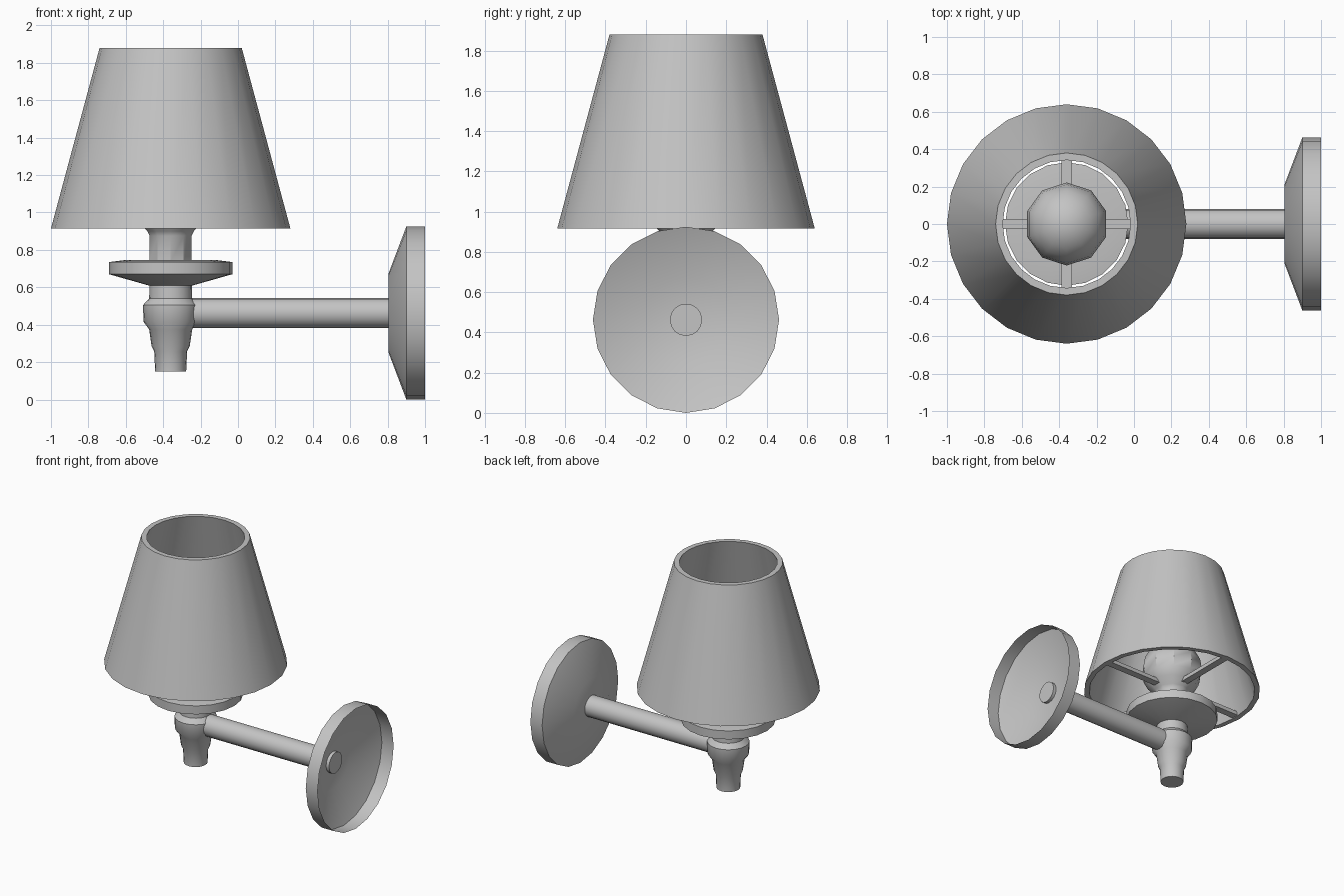
import bpy, bmesh
from math import sin, cos, pi, radians
from mathutils import Matrix, Vector

if "Cube" in bpy.data.objects:
    bpy.data.objects.remove(bpy.data.objects["Cube"])

AXIS_X = -0.36    # vertical lamp axis
ARM_Z = 0.4625    # height of the wall arm

grey = bpy.data.materials.new("grey")
grey.use_nodes = True
grey.diffuse_color = (0.55, 0.55, 0.55, 1)
grey.node_tree.nodes["Principled BSDF"].inputs["Base Color"].default_value = grey.diffuse_color


def finish(name, bm):
    bmesh.ops.remove_doubles(bm, verts=bm.verts, dist=1e-5)
    bmesh.ops.recalc_face_normals(bm, faces=bm.faces)
    mesh = bpy.data.meshes.new(name)
    bm.to_mesh(mesh)
    bm.free()
    mesh.materials.append(grey)
    obj = bpy.data.objects.new(name, mesh)
    bpy.context.collection.objects.link(obj)
    bpy.ops.object.select_all(action='DESELECT')
    obj.select_set(True)
    bpy.context.view_layer.objects.active = obj
    bpy.ops.object.shade_smooth_by_angle(angle=radians(35))
    return obj


def lathe(name, profile, sides, matrix, start=0.0):
    """Turn (radius, height) points around z, then place the result."""
    bm = bmesh.new()
    rings = []
    for r, h in profile:
        angles = [start + 2 * pi * i / sides for i in range(sides)]
        rings.append([bm.verts.new((r * cos(a), r * sin(a), h)) for a in angles])
    for low, high in zip(rings, rings[1:]):
        for i in range(sides):
            j = (i + 1) % sides
            bm.faces.new((low[i], low[j], high[j], high[i]))
    bm.transform(matrix)
    return finish(name, bm)


upright = Matrix.Translation((AXIS_X, 0, 0))
sideways = Matrix.Translation((0, 0, ARM_Z)) @ Matrix.Rotation(pi / 2, 4, 'Y')

# Tapered shade with wall thickness, open at both ends
lathe("shade", [(0.64, 0.915), (0.38, 1.88), (0.342, 1.88), (0.602, 0.915), (0.64, 0.915)],
      24, upright)

# Turned stem with bulge and tapered tip
lathe("stem", [(0, 0.15), (0.083, 0.15), (0.088, 0.257), (0.102, 0.285), (0.115, 0.375),
               (0.145, 0.415), (0.148, 0.505), (0.115, 0.54), (0.113, 0.62), (0, 0.62)],
      20, upright)

# Drip pan
lathe("drip_pan", [(0, 0.6), (0.1, 0.605), (0.33, 0.67), (0.33, 0.735), (0.25, 0.745),
                   (0, 0.745)], 20, upright)

# Round bulb on its neck
centre, radius = 1.08, 0.222
ball = [(radius * cos(t), centre + radius * sin(t))
        for t in [radians(-54 + 18 * i) for i in range(9)]]
lathe("bulb", [(0, 0.74), (0.118, 0.74), (0.118, 0.875)] + ball, 10, upright, pi / 2)

# Four spokes holding the shade
bm = bmesh.new()
inner, outer = 0.08, 0.61
for k in range(4):
    place = (upright @ Matrix.Rotation(k * pi / 2, 4, 'Z')
             @ Matrix.Translation(((inner + outer) / 2, 0, 0.935))
             @ Matrix.Diagonal(Vector((outer - inner, 0.056, 0.03, 1))))
    bmesh.ops.create_cube(bm, size=1, matrix=place)
finish("shade_spokes", bm)

# Wall arm, its end showing inside the plate
lathe("wall_arm", [(0, AXIS_X + 0.05), (0.08, AXIS_X + 0.05), (0.08, 0.83), (0, 0.83)],
      16, sideways)

# Hollow wall plate
lathe("wall_plate", [(0, 0.805), (0.212, 0.805), (0.4625, 0.9), (0.4625, 1.0)],
      20, sideways)
